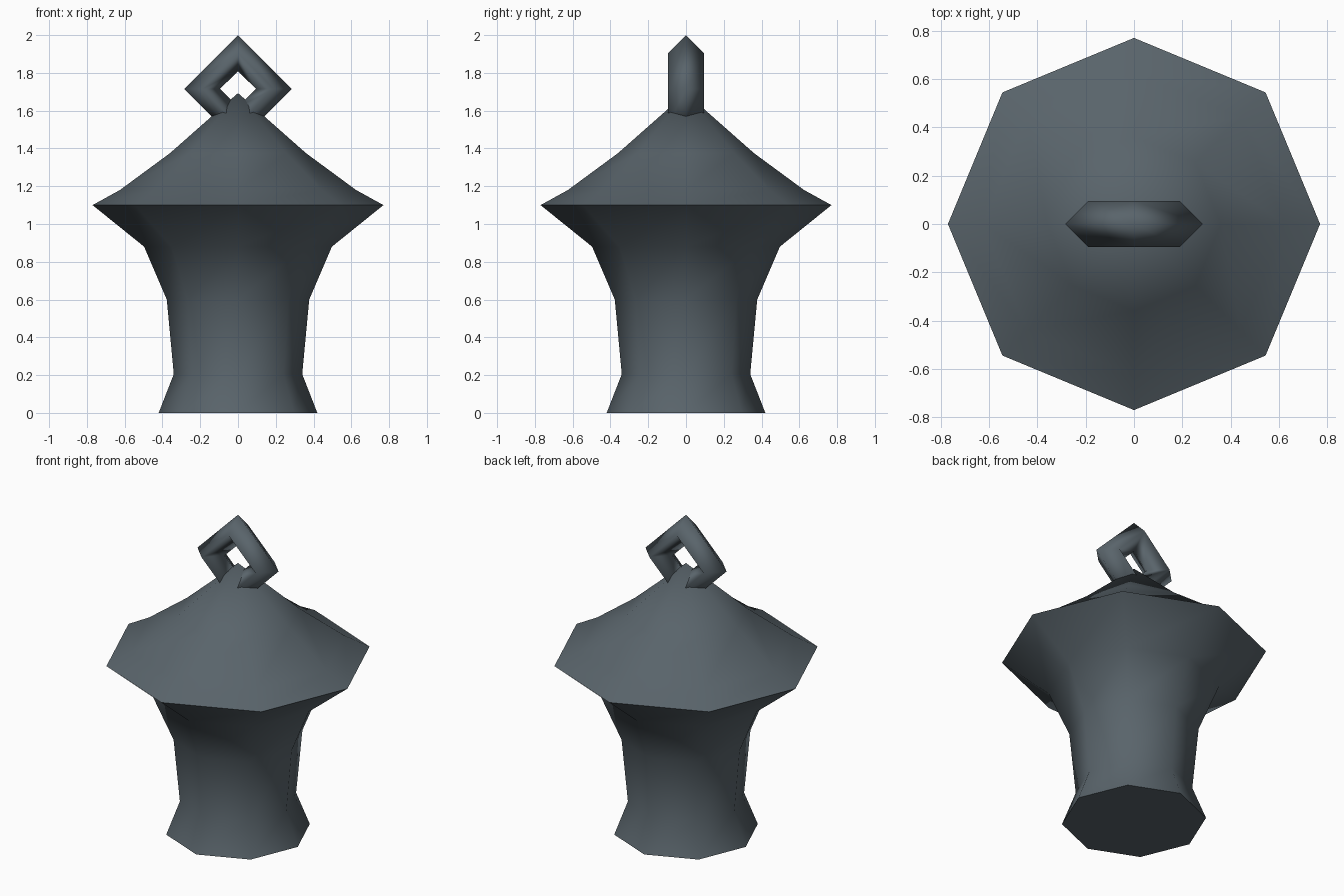
import bpy
import bmesh
from math import cos, sin, pi, radians

cube = bpy.data.objects.get("Cube")
if cube:
    bpy.data.objects.remove(cube)

# Single dark metal colour
metal = bpy.data.materials.new("dark slate metal")
metal.use_nodes = True
colour = (0.10, 0.127, 0.146, 1)
metal.diffuse_color = colour
metal.node_tree.nodes["Principled BSDF"].inputs["Base Color"].default_value = colour


def finish(bm, name):
    bmesh.ops.recalc_face_normals(bm, faces=bm.faces)
    for face in bm.faces:
        face.smooth = True
    mesh = bpy.data.meshes.new(name)
    bm.to_mesh(mesh)
    bm.free()
    mesh.materials.append(metal)
    obj = bpy.data.objects.new(name, mesh)
    bpy.context.collection.objects.link(obj)
    return obj


def bridge(bm, a, b):
    n = len(a)
    for i in range(n):
        j = (i + 1) % n
        bm.faces.new((a[i], a[j], b[j], b[i]))


# Eight-sided body and roof turned from one profile, closed at base and apex
SIDES = 8
profile = [(0.42, 0), (0.34, 0.205), (0.377, 0.6), (0.497, 0.88),
           (0.77, 1.1), (0.625, 1.18), (0.36, 1.375)]
bm = bmesh.new()
rings = [[bm.verts.new((r * cos(2 * pi * i / SIDES), r * sin(2 * pi * i / SIDES), z))
          for i in range(SIDES)] for r, z in profile]
for low, high in zip(rings, rings[1:]):
    bridge(bm, low, high)
bm.faces.new(rings[0])
apex = bm.verts.new((0, 0, 1.693))
for i in range(SIDES):
    bm.faces.new((rings[-1][i], rings[-1][(i + 1) % SIDES], apex))
body = finish(bm, "bell_body")

# Keep the rim and the base edge crisp
bpy.ops.object.select_all(action="DESELECT")
body.select_set(True)
bpy.context.view_layer.objects.active = body
bpy.ops.object.shade_smooth_by_angle(angle=radians(60))

# Diamond-shaped hanging ring with a square section, passing through the roof
MAJOR, MINOR, CENTRE = 0.19, 0.095, 1.715
bm = bmesh.new()
loops = []
for i in range(4):
    a = i * pi / 2
    loops.append([])
    for j in range(4):
        b = j * pi / 2
        r = MAJOR + MINOR * cos(b)
        loops[-1].append(bm.verts.new((r * cos(a), MINOR * sin(b), CENTRE + r * sin(a))))
for i in range(4):
    bridge(bm, loops[i], loops[(i + 1) % 4])
finish(bm, "hanging_ring")
